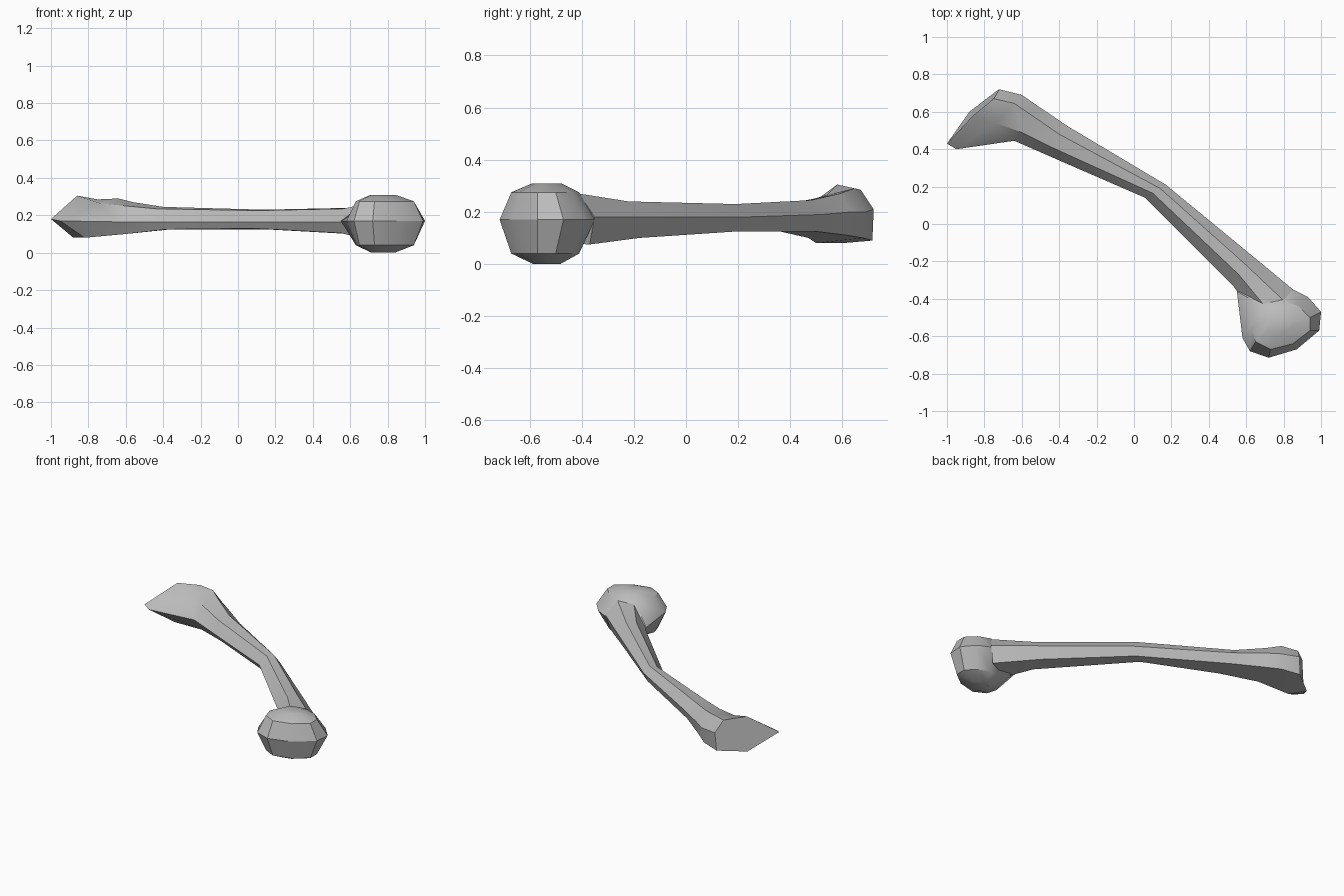
import bpy
import bmesh
import math

cube = bpy.data.objects.get("Cube")
if cube:
    bpy.data.objects.remove(cube)

grey = bpy.data.materials.new("plain grey")
grey.use_nodes = True
COLOUR = (0.5, 0.5, 0.5, 1)
grey.diffuse_color = COLOUR
grey.node_tree.nodes["Principled BSDF"].inputs["Base Color"].default_value = COLOUR


def loft(name, rings):
    """Bridge closed rings of equal length and close both ends."""
    bm = bmesh.new()
    loops = [[bm.verts.new(p) for p in ring] for ring in rings]
    n = len(loops[0])
    for a, b in zip(loops, loops[1:]):
        for i in range(n):
            j = (i + 1) % n
            bm.faces.new((a[i], a[j], b[j], b[i]))
    for loop in (loops[0], loops[-1]):
        bm.faces.new(loop)
    bmesh.ops.recalc_face_normals(bm, faces=bm.faces)
    mesh = bpy.data.meshes.new(name)
    bm.to_mesh(mesh)
    bm.free()
    mesh.materials.append(grey)
    obj = bpy.data.objects.new(name, mesh)
    bpy.context.collection.objects.link(obj)
    bpy.ops.object.select_all(action="DESELECT")
    obj.select_set(True)
    bpy.context.view_layer.objects.active = obj
    bpy.ops.object.shade_smooth_by_angle(angle=math.radians(30))
    return obj


# Shaft sections: outer edge, outer top, inner top, inner edge, inner bottom, outer bottom
shaft = [
    [(-.72, .72, .21), (-.75, .67, .285), (-.86, .58, .305), (-1, .43, .18), (-.88, .60, .08), (-.73, .715, .09)],
    [(-.60, .69, .20), (-.64, .645, .29), (-.74, .54, .265), (-.95, .40, .17), (-.82, .50, .08), (-.61, .68, .10)],
    [(-.52, .635, .20), (-.56, .59, .27), (-.60, .49, .25), (-.64, .445, .165), (-.60, .47, .10), (-.53, .62, .11)],
    [(-.35, .52, .19), (-.40, .48, .245), (-.44, .41, .235), (-.40, .34, .165), (-.38, .36, .125), (-.36, .50, .125)],
    [(.17, .21, .18), (.14, .19, .23), (.10, .165, .225), (.06, .14, .165), (.08, .15, .13), (.15, .195, .125)],
    [(.62, -.16, .18), (.60, -.22, .24), (.56, -.27, .235), (.53, -.33, .165), (.55, -.31, .105), (.60, -.18, .10)],
    [(.85, -.35, .18), (.80, -.41, .27), (.70, -.44, .265), (.62, -.46, .165), (.65, -.46, .08), (.82, -.37, .075)],
]
loft("shaft", shaft)

# Rounded head at the front end
rim = [(.85, -.35), (.93, -.39), (1, -.47), (.99, -.57), (.87, -.67),
       (.72, -.715), (.62, -.68), (.58, -.61), (.55, -.36)]
shoulder = [(.80, -.41), (.88, -.44), (.94, -.50), (.94, -.57), (.85, -.64),
            (.73, -.67), (.65, -.63), (.63, -.56), (.69, -.44)]
CX, CY = .77, -.53


def level(outline, z, scale=1):
    return [(CX + (x - CX) * scale, CY + (y - CY) * scale, z) for x, y in outline]


loft("rounded_head", [level(shoulder, 0, .4), level(shoulder, .04),
                      level(rim, .17), level(shoulder, .275), level(shoulder, .308, .45)])
